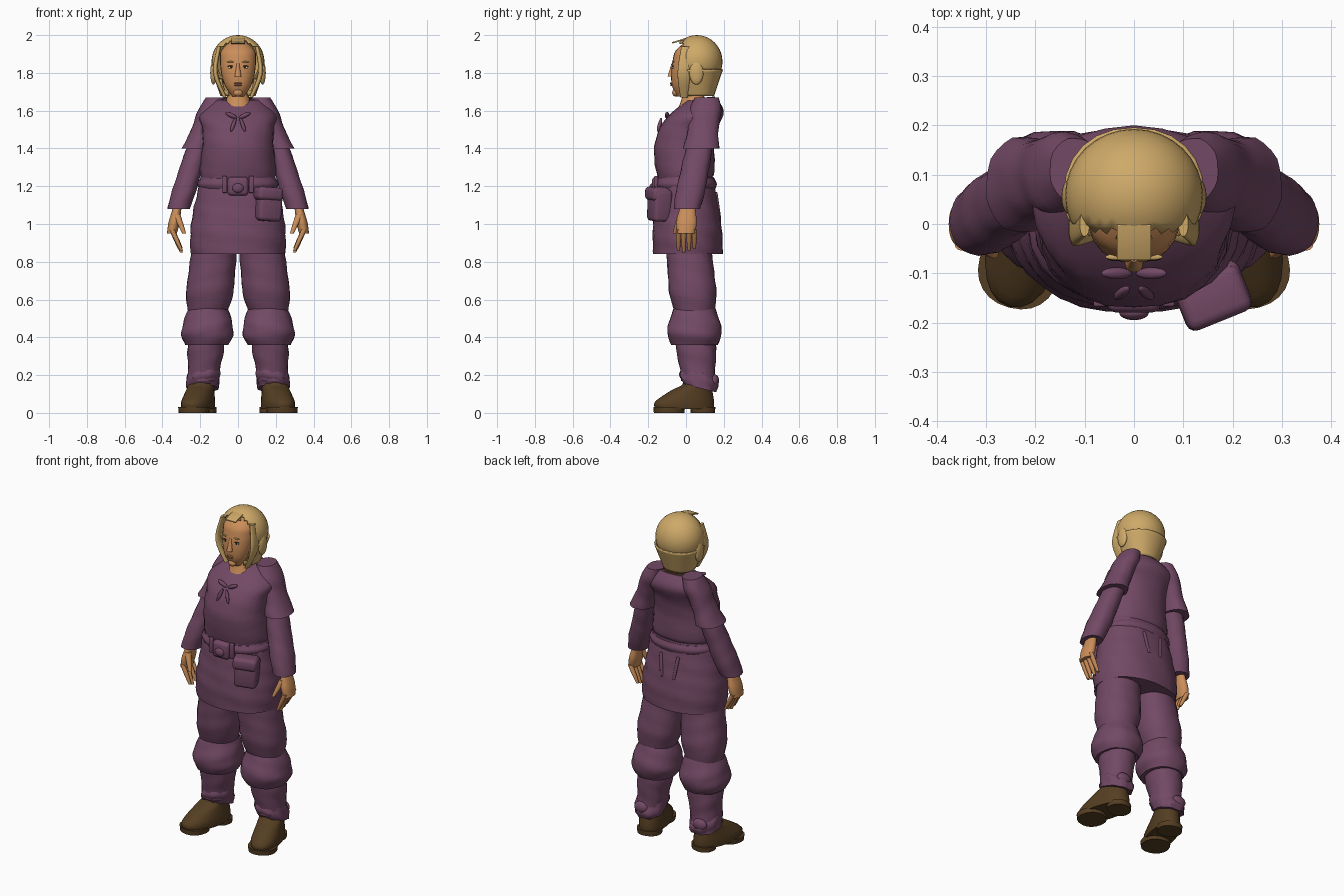
import bpy, bmesh, math
from mathutils import Matrix, Vector

cube = bpy.data.objects.get("Cube")
if cube:
    bpy.data.objects.remove(cube, do_unlink=True)


def material(name, *colour):
    made = bpy.data.materials.new(name)
    made.diffuse_color = (*colour, 1)
    made.use_nodes = True
    shader = made.node_tree.nodes["Principled BSDF"]
    shader.inputs["Base Color"].default_value = made.diffuse_color
    return made


CLOTH = material("plum cloth", .17, .066, .13)
SKIN = material("skin", .6, .27, .1)
HAIR = material("blond hair", .62, .4, .14)
LEATHER = material("brown leather", .09, .048, .016)
WHITE = material("eye white", .75, .7, .6)
DARK = material("dark iris", .03, .02, .01)
LIP = material("lip", .48, .17, .08)


def finish(bm, name, mat, keep=None):
    """Turn the bmesh into a smooth-shaded object; keep() leaves an open shell."""
    if keep:
        unwanted = [face for face in bm.faces if not keep(face.calc_center_median())]
        bmesh.ops.delete(bm, geom=unwanted, context="FACES")
    bmesh.ops.recalc_face_normals(bm, faces=bm.faces)
    mesh = bpy.data.meshes.new(name)
    bm.to_mesh(mesh)
    bm.free()
    mesh.materials.append(mat)
    part = bpy.data.objects.new(name, mesh)
    bpy.context.collection.objects.link(part)
    bpy.ops.object.select_all(action="DESELECT")
    part.select_set(True)
    bpy.context.view_layer.objects.active = part
    bpy.ops.object.shade_smooth_by_angle(angle=math.radians(50))
    if keep:
        part.modifiers.new("thickness", "SOLIDIFY").thickness = .008
    return part


def refine(rings, steps=4):
    """Pass a smooth curve through the rings."""
    last = len(rings) - 1
    for i in range(last):
        before, start, end, after = (
            Vector(rings[max(0, min(last, i + k))]) for k in (-1, 0, 1, 2))
        for step in range(steps):
            t = step / steps
            leave, arrive = (end - before) / 2, (after - start) / 2
            bend = 3 * (end - start) - 2 * leave - arrive
            yield start + t * (leave + t * (bend + t * (end - start - leave - bend)))
    yield Vector(rings[last])


def loft(name, mat, rings, side=1, sides=24, square=2.2, fold=0, tilt=0, keep=None):
    """Skin level rings given as (x, y, z, half width, half depth)."""
    bm = bmesh.new()
    loops = []
    for cx, cy, cz, width, depth in refine(rings):
        loop = []
        for i in range(sides):
            a = math.tau * i / sides
            c, s = math.cos(a), math.sin(a)
            crease = 1 + fold * math.sin(5 * a + 45 * cz) * math.cos(3 * a - 20 * cz)
            x = math.copysign(abs(c) ** (2 / square), c) * width * crease
            y = math.copysign(abs(s) ** (2 / square), s) * depth * crease
            loop.append(bm.verts.new((side * (cx + x), cy + y, cz + tilt * y)))
        loops.append(loop)
    for low, high in zip(loops, loops[1:]):
        for i in range(sides):
            bm.faces.new((low[i - 1], low[i], high[i], high[i - 1]))
    if not keep:
        bm.faces.new(loops[0])
        bm.faces.new(loops[-1])
    return finish(bm, name, mat, keep)


def limb(name, mat, start, end, radii, flat=1, **options):
    """Loft along a straight line with evenly spaced radii."""
    rings = []
    for i, radius in enumerate(radii):
        centre = Vector(start).lerp(Vector(end), i / (len(radii) - 1))
        rings.append((*centre, radius, radius * flat))
    return loft(name, mat, rings, **options)


def pose(bm, place, size, turn):
    spin = Matrix.Identity(4)
    for axis, degrees in zip("XYZ", turn):
        spin = Matrix.Rotation(math.radians(degrees), 4, axis) @ spin
    bm.transform(Matrix.Translation(place) @ spin @ Matrix.Diagonal((*size, 1)))


def ball(name, mat, place, size, turn=(), keep=None):
    bm = bmesh.new()
    bmesh.ops.create_uvsphere(bm, u_segments=32, v_segments=20, radius=1)
    pose(bm, place, size, turn)
    return finish(bm, name, mat, keep)


def block(name, mat, place, size, turn=(), bevel=.005):
    bm = bmesh.new()
    bmesh.ops.create_cube(bm, size=1)
    pose(bm, place, size, turn)
    bmesh.ops.bevel(bm, geom=bm.edges[:], offset=bevel, segments=3,
                    profile=.5, affect="EDGES")
    return finish(bm, name, mat)


def around_face(point):
    return point.y > -.012 or (point.z > 1.955 and abs(point.x) < .04)


# Tunic: blouse over a belted skirt
loft("tunic_blouse", CLOTH, [
    (0, 0, 1.23, .18, .13), (0, 0, 1.26, .2, .15), (0, -.01, 1.4, .19, .16),
    (0, .01, 1.5, .19, .16), (0, .05, 1.58, .2, .15), (0, .08, 1.66, .12, .08),
], fold=.02, tilt=.1)
limb("tunic_skirt", CLOTH, (0, .01, .84), (0, 0, 1.25),
     (.25, .255, .24, .22, .2), flat=.73, fold=.02, sides=32)
limb("belt", CLOTH, (0, 0, 1.18), (0, 0, 1.24), (.2, .215, .2), flat=.76)

# Pouches hanging from the belt
block("hip_pouch", CLOTH, (.16, -.14, 1.1), (.13, .1, .17), (0, 4, 22), bevel=.02)
block("hip_pouch_flap", CLOTH, (.16, -.15, 1.16), (.14, .1, .07), (0, 4, 22), bevel=.02)
block("belt_pouch", CLOTH, (0, -.155, 1.2), (.11, .05, .1), bevel=.02)
ball("belt_knot", CLOTH, (0, -.18, 1.19), (.03, .015, .025))

# Neck with an undershirt showing behind it
limb("neck", SKIN, (0, .035, 1.61), (0, .04, 1.76), (.08, .056, .056), tilt=.1)
limb("undershirt", LEATHER, (0, .1, 1.62), (0, .1, 1.67), (.08, .07), flat=.75, tilt=.1)

# Head and hair shell, left open over the face
limb("head", SKIN, (0, -.02, 1.675), (0, .04, 1.965),
     (.03, .065, .083, .092, .095, .09, .045), flat=.95)
limb("nose", SKIN, (0, -.08, 1.78), (0, -.07, 1.85), (.018, .012, .007))
ball("chin", SKIN, (0, -.055, 1.695), (.025, .018, .02))
for lip, height in (("upper", 1.745), ("lower", 1.735)):
    ball(lip + "_lip", LIP, (0, -.077, height), (.02, .008, .005))
ball("hair", HAIR, (0, .058, 1.86), (.14, .135, .14), keep=around_face)
limb("nape_hair", HAIR, (0, .06, 1.68), (0, .06, 1.82), (.085, .11, .135),
     flat=.95, keep=around_face)
block("fringe", HAIR, (0, -.037, 1.97), (.07, .075, .008), (17,), bevel=.002)

for name, side in (("left_", 1), ("right_", -1)):
    # Eyes and hair beside the face
    eye = Vector((side * .038, -.066, 1.828))
    ball(name + "eye", WHITE, eye, (.014, .007, .007))
    ball(name + "iris", DARK, eye + Vector((0, -.005, 0)), (.006, .003, .006))
    ball(name + "eyelash", DARK, eye + Vector((0, -.003, .008)), (.017, .006, .003))
    ball(name + "eyebrow", HAIR, eye + Vector((0, -.001, .03)), (.02, .006, .004))
    loft(name + "hair_lock", HAIR, [
        (.07, -.01, 1.67, .01, .02), (.12, -.01, 1.8, .013, .035),
        (.1, 0, 1.94, .01, .025)], side=side)
    ball(name + "hair_coil", HAIR, (side * .13, .055, 1.8), (.017, .037, .062))

    # Ties and chest lacing
    block(name + "belt_loop", CLOTH, (side * .07, -.158, 1.21), (.025, .02, .09))
    block(name + "back_tie", CLOTH, (side * .05, .17, 1.1), (.02, .012, .14), (8, side * 8))
    ball(name + "lace_bow", CLOTH, (side * .035, -.1, 1.575), (.034, .012, .012),
         (20, side * -25))
    ball(name + "lace_end", CLOTH, (side * .025, -.14, 1.525), (.01, .01, .04),
         (-15, side * -20))

    # Sleeves
    limb(name + "short_sleeve", CLOTH, (.225, .08, 1.4), (.12, .11, 1.67),
         (.075, .065, .062, .065, .05), flat=1.3, fold=.03, side=side)
    limb(name + "long_sleeve", CLOTH, (.315, .005, 1.08), (.2, .08, 1.45),
         (.058, .065, .062, .06, .055), flat=1.2, fold=.03, side=side)

    # Hand with the fingers curling inward
    limb(name + "palm", SKIN, (.35, 0, .95), (.315, .01, 1.12),
         (.026, .03, .025, .02), flat=1.8, side=side)
    for k, finger in enumerate(("index", "middle", "ring", "little")):
        y = .028 * k - .04
        limb(name + finger + "_finger", SKIN, (.3, y, .85 + .01 * abs(k - 1)),
             (.35, y, .97), (.008, .013, .014), side=side, sides=12)
    limb(name + "thumb", SKIN, (.285, -.06, .95), (.325, -.025, 1.05),
         (.01, .016, .02), side=side, sides=12)

    # Baggy trousers gathered below the knee, with a frayed cuff
    limb(name + "trouser_thigh", CLOTH, (.16, .045, .54), (.12, .01, .92),
         (.105, .126, .124, .12, .115), fold=.02, side=side)
    limb(name + "trouser_gather", CLOTH, (.165, .045, .36), (.157, .045, .56),
         (.115, .138, .135, .12, .1), flat=1.05, fold=.03, side=side)
    limb(name + "trouser_shin", CLOTH, (.185, .065, .17), (.165, .05, .4),
         (.082, .086, .095, .095), flat=1.1, fold=.03, side=side)
    limb(name + "trouser_cuff", CLOTH, (.19, .075, .13), (.18, .06, .22),
         (.08, .09, .08), flat=1.1, fold=.1, tilt=-.25, side=side)
    ball(name + "ankle_knot", CLOTH, (side * .2, .15, .17), (.045, .025, .035))

    # Boot with sole and heel, toes turned outward
    boot = loft(name + "boot", LEATHER, [
        (.19, -.01, .02, .08, .16), (.19, -.01, .06, .08, .16),
        (.19, .03, .12, .07, .11), (.19, .06, .15, .07, .08),
        (.19, .065, .2, .07, .075)], side=side)
    sole = limb(name + "boot_sole", LEATHER, (.19, -.095, 0), (.19, -.095, .03),
                (.08, .083), side=side)
    heel = limb(name + "boot_heel", LEATHER, (.19, .09, 0), (.19, .09, .03),
                (.07, .072), flat=.9, side=side)
    ankle = Matrix.Translation((side * .19, .07, 0))
    outward = Matrix.Rotation(math.radians(side * 15), 4, "Z")
    for part in (boot, sole, heel):
        part.matrix_world = ankle @ outward @ ankle.inverted()
